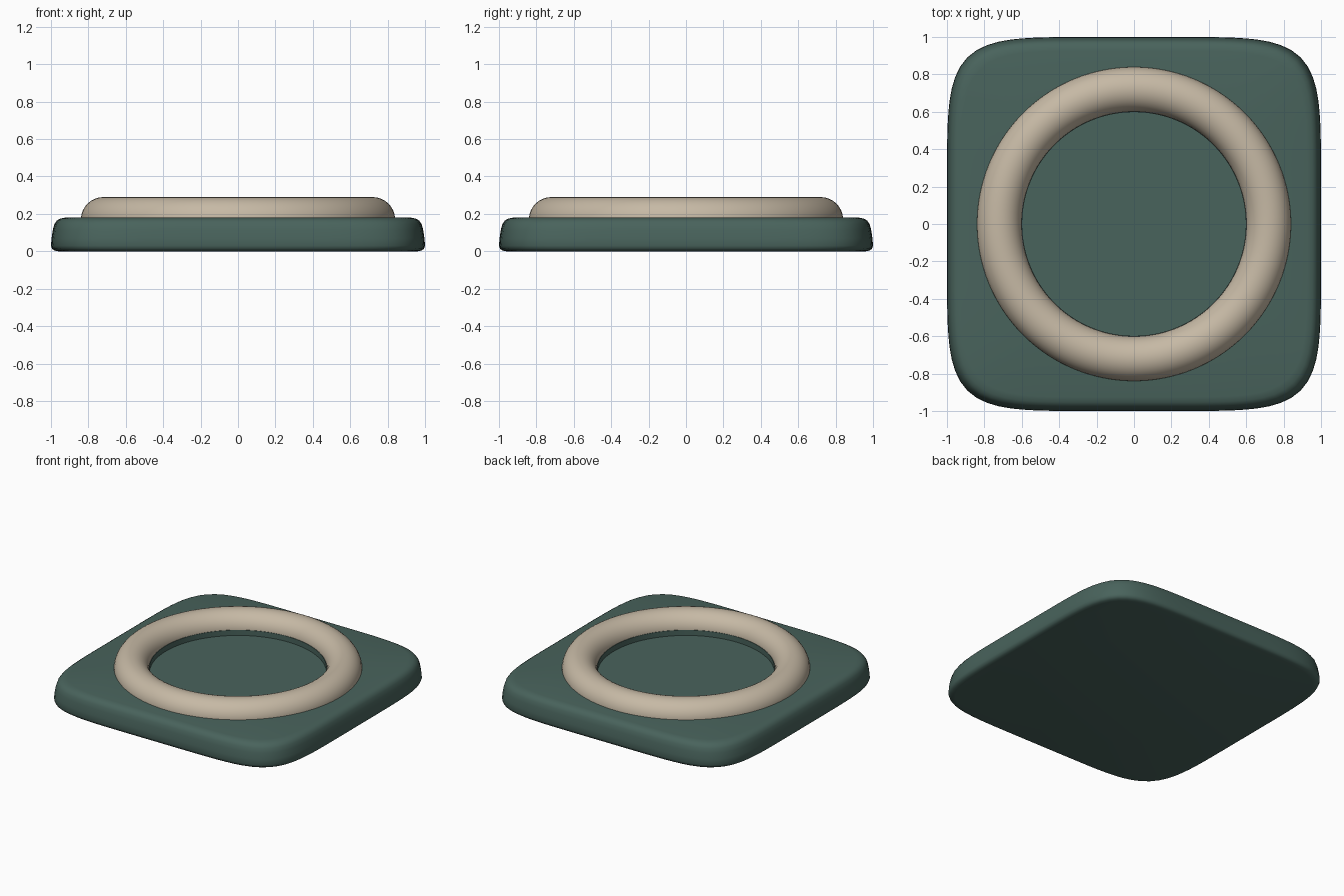
import bpy, bmesh, math

if "Cube" in bpy.data.objects:
    bpy.data.objects.remove(bpy.data.objects["Cube"])

SEG = 128


def material(name, rgb):
    m = bpy.data.materials.new(name)
    m.diffuse_color = (*rgb, 1.0)
    m.use_nodes = True
    m.node_tree.nodes["Principled BSDF"].inputs["Base Color"].default_value = m.diffuse_color
    return m


green = material("dark green", (0.066, 0.125, 0.107))
beige = material("warm beige", (0.565, 0.485, 0.375))


def squircle(angle):
    # radius of a soft square with gently bowed sides
    return (abs(math.cos(angle)) ** 6 + abs(math.sin(angle)) ** 6) ** (-1 / 6)


def loft(name, loops, mat, closed=False):
    # each loop is (radius function, z); neighbouring loops are bridged
    bm = bmesh.new()
    rings = []
    for radius, z in loops:
        ring = []
        for i in range(SEG):
            a = 2 * math.pi * i / SEG
            r = radius(a)
            ring.append(bm.verts.new((r * math.cos(a), r * math.sin(a), z)))
        rings.append(ring)
    pairs = list(zip(rings, rings[1:]))
    if closed:
        pairs.append((rings[-1], rings[0]))
    else:
        bm.faces.new(rings[0][::-1])
        bm.faces.new(rings[-1])
    for lo, hi in pairs:
        for i in range(SEG):
            j = (i + 1) % SEG
            bm.faces.new((lo[i], lo[j], hi[j], hi[i]))
    bmesh.ops.recalc_face_normals(bm, faces=bm.faces)
    mesh = bpy.data.meshes.new(name)
    bm.to_mesh(mesh)
    bm.free()
    mesh.materials.append(mat)
    ob = bpy.data.objects.new(name, mesh)
    bpy.context.collection.objects.link(ob)
    bpy.ops.object.select_all(action='DESELECT')
    ob.select_set(True)
    bpy.context.view_layer.objects.active = ob
    bpy.ops.object.shade_smooth_by_angle(angle=math.radians(40))
    return ob


# Base slab: rounded edges, slight taper, shallow round recess in the top
edge = [(0.962, 0.0), (0.982, 0.004), (0.994, 0.013), (1.0, 0.03),
        (0.997, 0.07), (0.99, 0.115), (0.982, 0.145), (0.97, 0.163),
        (0.953, 0.174), (0.925, 0.18)]
slab = [(lambda a, s=s: s * squircle(a), z) for s, z in edge]
slab += [(lambda a: 0.598, 0.18), (lambda a: 0.598, 0.14)]
loft("base_slab", slab, green)

# Raised ring: a torus half sunk into the slab
ring = []
for k in range(32):
    t = 2 * math.pi * k / 32
    ring.append((lambda a, r=0.72 + 0.12 * math.cos(t): r,
                 0.17 + 0.12 * math.sin(t)))
loft("raised_ring", ring, beige, closed=True)
